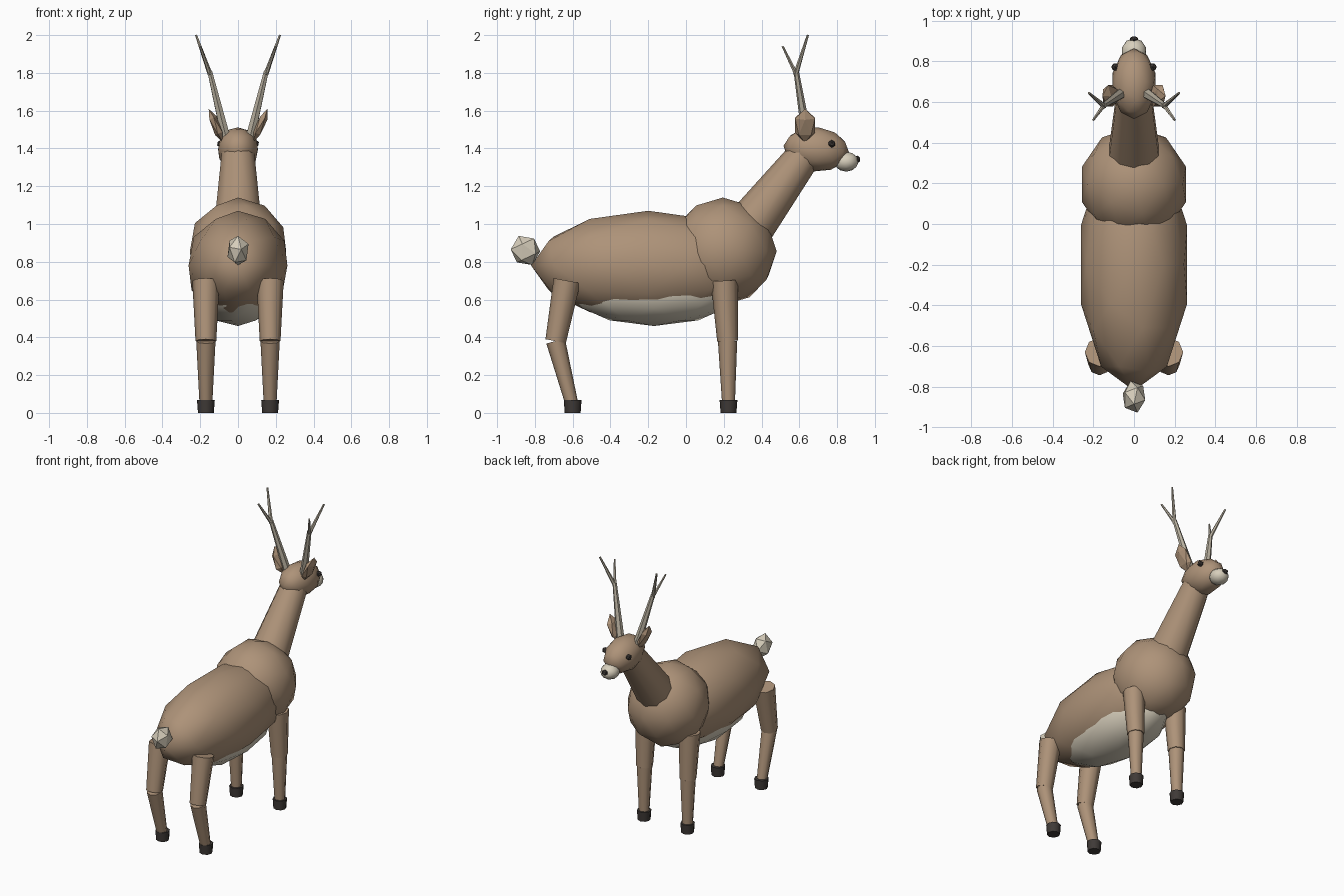
import bpy
from math import radians
from mathutils import Vector

if "Cube" in bpy.data.objects:
    bpy.data.objects.remove(bpy.data.objects["Cube"])


def material(name, rgb):
    m = bpy.data.materials.new(name)
    m.diffuse_color = (*rgb, 1)
    m.use_nodes = True
    m.node_tree.nodes["Principled BSDF"].inputs["Base Color"].default_value = m.diffuse_color
    return m


FUR = material("fur", (0.42, 0.29, 0.19))
CREAM = material("cream", (0.68, 0.62, 0.50))
HORN = material("horn", (0.50, 0.45, 0.36))
DARK = material("dark", (0.05, 0.042, 0.038))


def finish(name, mat, smooth):
    ob = bpy.context.object
    ob.name = name
    ob.data.materials.append(mat)
    bpy.ops.object.transform_apply(location=False, rotation=True, scale=True)
    if smooth:
        bpy.ops.object.shade_smooth_by_angle(angle=radians(50))
    return ob


def ball(name, mat, loc, radii, rot=(0, 0, 0), detail=2, smooth=True):
    bpy.ops.mesh.primitive_ico_sphere_add(
        subdivisions=detail, radius=1, location=loc,
        rotation=[radians(a) for a in rot])
    bpy.context.object.scale = radii
    return finish(name, mat, smooth)


def limb(name, mat, a, b, r1, r2, sides=8, smooth=True):
    a, b = Vector(a), Vector(b)
    d = b - a
    bpy.ops.mesh.primitive_cone_add(
        vertices=sides, radius1=r1, radius2=r2, depth=d.length,
        location=(a + b) / 2, rotation=d.to_track_quat('Z', 'Y').to_euler())
    return finish(name, mat, smooth)


# torso
ball("body", FUR, (0, -0.2, 0.78), (0.275, 0.62, 0.29))
ball("chest", FUR, (0, 0.195, 0.855), (0.268, 0.285, 0.285))
ball("belly", CREAM, (0, -0.17, 0.66), (0.225, 0.47, 0.2))
ball("tail", CREAM, (0, -0.85, 0.86), (0.062, 0.08, 0.085), (25, 0, 0), 1, False)

# neck and head
limb("neck", FUR, (0, 0.34, 0.99), (0, 0.63, 1.37), 0.13, 0.09, 10)
ball("head", FUR, (0, 0.69, 1.395), (0.11, 0.175, 0.117), (-6, 0, 0))
ball("muzzle", CREAM, (0, 0.848, 1.33), (0.062, 0.066, 0.053))
ball("nose", DARK, (0, 0.907, 1.342), (0.024, 0.018, 0.021), detail=1, smooth=False)

for side, s in (("left", -1), ("right", 1)):
    # eyes and ears
    ball(side + "_eye", DARK, (s * 0.092, 0.772, 1.425), (0.021, 0.021, 0.021),
         detail=1, smooth=False)
    ball(side + "_ear", FUR, (s * 0.117, 0.63, 1.52), (0.026, 0.062, 0.098),
         (0, s * 23, 0), 1, False)

    # forked antlers
    base, fork = (s * 0.065, 0.64, 1.46), (s * 0.15, 0.583, 1.81)
    limb(side + "_antler_beam", HORN, base, fork, 0.027, 0.014, 6)
    limb(side + "_antler_front_tine", HORN, (s * 0.147, 0.58, 1.79),
         (s * 0.222, 0.645, 2.0), 0.014, 0.006, 6)
    limb(side + "_antler_back_tine", HORN, (s * 0.147, 0.585, 1.79),
         (s * 0.2, 0.512, 1.94), 0.012, 0.006, 6)

    # legs: hip, knee, ankle and hoof y positions
    for pair, hip, knee, ankle, hoof in (("front", 0.203, 0.22, 0.225, 0.225),
                                         ("hind", -0.63, -0.69, -0.605, -0.6)):
        x = s * 0.17
        n = f"{side}_{pair}_"
        limb(n + "upper_leg", FUR, (x, knee, 0.38), (x, hip, 0.70), 0.055, 0.072)
        limb(n + "lower_leg", FUR, (x, ankle, 0.05), (x, knee, 0.38), 0.034, 0.051)
        limb(n + "hoof", DARK, (x, hoof, 0), (x, hoof, 0.067), 0.042, 0.047)
